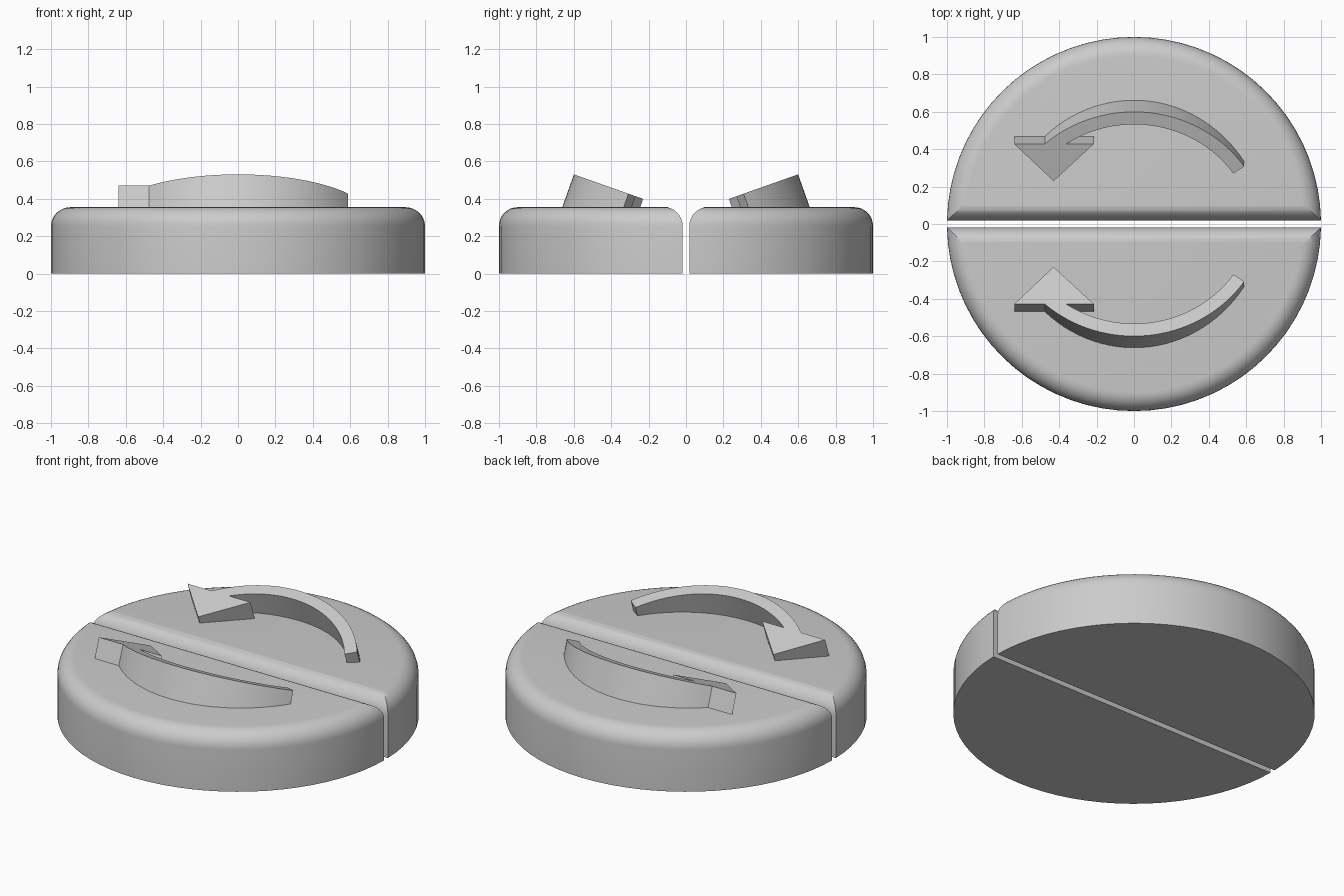
import bpy
import bmesh
from math import sin, cos, pi, radians
from mathutils import Matrix, Vector

cube = bpy.data.objects.get("Cube")
if cube:
    bpy.data.objects.remove(cube)

grey = bpy.data.materials.new("plain grey")
grey.use_nodes = True
colour = (0.6, 0.6, 0.6, 1)
grey.diffuse_color = colour
grey.node_tree.nodes["Principled BSDF"].inputs["Base Color"].default_value = colour

HEIGHT, GAP, ROUND = 0.355, 0.018, 0.1
TILT = radians(19.5)


def prism(outline, bottom, top):
    """Closed solid from a counter-clockwise outline."""
    bm = bmesh.new()
    base = bm.faces.new([bm.verts.new((x, y, bottom)) for x, y in outline])
    res = bmesh.ops.extrude_face_region(bm, geom=[base], use_keep_orig=True)
    new = [g for g in res["geom"] if isinstance(g, bmesh.types.BMVert)]
    bmesh.ops.translate(bm, verts=new, vec=(0, 0, top - bottom))
    bmesh.ops.recalc_face_normals(bm, faces=bm.faces)
    return bm


def finish(bm, name, mirrored):
    if mirrored:
        bmesh.ops.scale(bm, vec=(1, -1, 1), verts=bm.verts)
        bmesh.ops.reverse_faces(bm, faces=bm.faces)
    mesh = bpy.data.meshes.new(name)
    bm.to_mesh(mesh)
    bm.free()
    mesh.materials.append(grey)
    obj = bpy.data.objects.new(name, mesh)
    bpy.context.collection.objects.link(obj)
    bpy.ops.object.select_all(action="DESELECT")
    obj.select_set(True)
    bpy.context.view_layer.objects.active = obj
    bpy.ops.object.shade_smooth_by_angle(angle=radians(30))


def half_disc(name, mirrored):
    # Half circle with every top edge rounded over
    start, n = math_start, 36
    arc = [pi + start + (pi - 2 * start) * i / n for i in range(n + 1)]
    bm = prism([(cos(a), sin(a)) for a in arc], 0, HEIGHT)
    rim = [e for e in bm.edges if all(v.co.z > HEIGHT - 0.001 for v in e.verts)]
    bmesh.ops.bevel(bm, geom=rim, offset=ROUND, offset_type="OFFSET",
                    segments=8, profile=0.5, affect="EDGES")
    finish(bm, name, mirrored)


def arrow(name, mirrored):
    # Curved shaft, swept between two radii, with a triangular head
    centre, outer, inner = 0.08, 0.716, 0.645
    neck, tip = -0.454, -0.243
    n = 28

    def arc(radius):
        first = pi + math_asin((centre - neck) / radius)
        last = 2 * pi - radians(34.6)
        return [(radius * cos(a), centre + radius * sin(a))
                for a in (first + (last - first) * i / n for i in range(n + 1))]

    head = [(-0.215, neck), (-0.43, tip), (-0.64, neck)]
    bm = prism(arc(outer) + arc(inner)[::-1] + head, -0.25, 0)
    # Lean the arrow so it rises from the disc toward the rim
    lean = Matrix.Translation(Vector((0, 0, 0.318))) @ Matrix.Rotation(-TILT, 4, "X")
    bmesh.ops.transform(bm, matrix=lean, verts=bm.verts)
    finish(bm, name, mirrored)


from math import asin as math_asin
math_start = math_asin(GAP)

for side, mirrored in (("front", False), ("back", True)):
    half_disc(side + "_half_disc", mirrored)
    arrow(side + "_arrow", mirrored)
